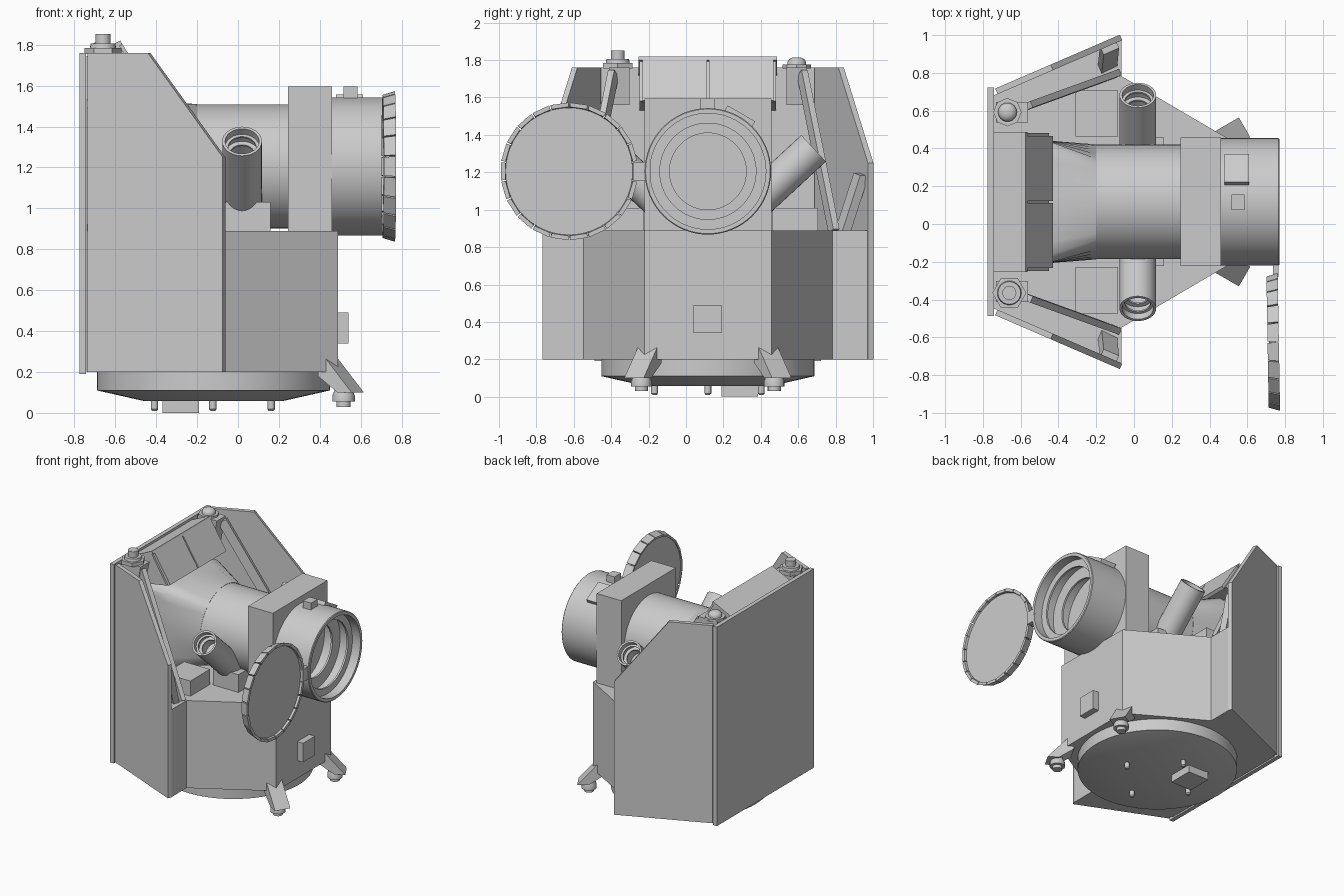
import bpy, bmesh, math
from mathutils import Vector, Matrix

if "Cube" in bpy.data.objects:
    bpy.data.objects.remove(bpy.data.objects["Cube"])

C = 0.117   # y of the mirror plane
TZ = 1.205  # height of the telescope axis


def finish(name, bm, smooth=False):
    bmesh.ops.recalc_face_normals(bm, faces=bm.faces)
    me = bpy.data.meshes.new(name)
    bm.to_mesh(me)
    bm.free()
    ob = bpy.data.objects.new(name, me)
    bpy.context.collection.objects.link(ob)
    if smooth:
        bpy.ops.object.select_all(action='DESELECT')
        ob.select_set(True)
        bpy.context.view_layer.objects.active = ob
        bpy.ops.object.shade_smooth_by_angle(angle=math.radians(35))
    return ob


def loft(name, rings, smooth=False, caps=True):
    bm = bmesh.new()
    vs = [[bm.verts.new(p) for p in r] for r in rings]
    n = len(vs[0])
    for a, b in zip(vs, vs[1:]):
        for i in range(n):
            bm.faces.new((a[i], a[(i + 1) % n], b[(i + 1) % n], b[i]))
    if caps:
        bm.faces.new(vs[0])
        bm.faces.new(vs[-1])
    return finish(name, bm, smooth)


def prism(name, pts, origin, u, v, depth):
    """Extrude a 2D outline given in the directions u, v by the vector depth."""
    o, u, v, d = map(Vector, (origin, u, v, depth))
    ring = [o + u * a + v * b for a, b in pts]
    return loft(name, [ring, [p + d for p in ring]])


def box(name, x0, x1, y0, y1, z0, z1):
    return prism(name, [(x0, y0), (x1, y0), (x1, y1), (x0, y1)],
                 (0, 0, z0), (1, 0, 0), (0, 1, 0), (0, 0, z1 - z0))


def lathe(name, prof, origin, axis, seg=48):
    """Turn (distance, radius) points around an axis."""
    q = Vector(axis).to_track_quat('Z', 'Y')
    o = Vector(origin)
    rings = [[o + q @ Vector((r * math.cos(2 * math.pi * i / seg), r * math.sin(2 * math.pi * i / seg), d))
              for i in range(seg)] for d, r in prof]
    return loft(name, rings, True)


def bar(name, a, b, w, h, side):
    a, b = Vector(a), Vector(b)
    s = Vector(side).normalized()
    t = (b - a).cross(s).normalized()
    return prism(name, [(-w, -h), (w, -h), (w, h), (-w, h)], a, s, t, b - a)


# bus body with wings reaching back to the panels
half = [(0.49, 0.34), (-0.065, 0.665), (-0.065, 0.855), (-0.74, 0.565)]
outline = half + [(x, -y) for x, y in reversed(half)]
prism("bus_body", outline, (0, C, 0.2), (1, 0, 0), (0, 1, 0), (0, 0, 0.69))
box("front_service_box", 0.48, 0.54, 0.04, 0.19, 0.34, 0.49)

# underside ring, pins and connector
lathe("launch_ring", [(0.2, 0.57), (0.11, 0.57), (0.057, 0.335)], (-0.12, C, 0), (0, 0, 1), 64)
for i in range(4):
    a = i * math.pi / 2
    lathe("ring_pin", [(0.01, 0.012), (0.018, 0.018), (0.07, 0.018)],
          (-0.123 + 0.285 * math.cos(a), C + 0.285 * math.sin(a), 0), (0, 0, 1), 12)
box("ring_connector", -0.37, -0.19, 0.19, 0.385, 0, 0.07)

# back solar panel
box("back_panel", -0.775, -0.742, C - 0.605, C + 0.605, 0.19, 1.76)

for s in (1, -1):
    Y = lambda v: C + s * v
    # side solar panel
    u = Vector((0.66, s * 0.285, 0)).normalized()
    n = Vector((u.y, -u.x, 0)) * s
    prism("side_panel", [(0, 0.2), (0.719, 0.2), (0.719, 1.25), (0.32, 1.76), (0, 1.76)],
          (-0.735, Y(0.6), 0), u, (0, 0, 1), n * 0.032)
    # slanted support beam and short strut
    bar("panel_beam", (-0.57, Y(0.505), 1.73), (-0.1, Y(0.675), 0.88), 0.018, 0.035, n)
    bar("panel_strut", (-0.14, Y(0.72), 0.88), (-0.13, Y(0.82), 1.19), 0.025, 0.045, n)
    # rear corner bracket
    prism("corner_bracket", [(-0.73, 1.76), (-0.56, 1.76), (-0.6, 1.56), (-0.73, 1.56)],
          (0, Y(0.42), 0), (1, 0, 0), (0, 0, 1), (0, s * 0.11, 0))
    # deck equipment boxes
    y0, y1 = sorted((Y(0.345), Y(0.59)))
    box("deck_box", -0.31, -0.085, y0, y1, 0.88, 1.01)
    y0, y1 = sorted((Y(0.2), Y(0.34)))
    box("tracker_mount", -0.06, 0.16, y0, y1, 0.88, 1.03)
    # star tracker tube, hollow with inner baffles
    ax = Vector((0, s * 0.735, 0.68)).normalized()
    lathe("star_tracker", [(-0.46, 0.097), (0, 0.097), (0, 0.083), (-0.04, 0.083), (-0.04, 0.068),
                           (-0.05, 0.068), (-0.05, 0.083), (-0.09, 0.083), (-0.09, 0.06),
                           (-0.1, 0.06), (-0.1, 0.083), (-0.2, 0.083)],
          (0.02, Y(0.565), 1.328), ax, 32)
    # foot at the front corner
    r = Vector((math.cos(math.radians(30)), s * 0.5, 0))
    t = Vector((-r.y, r.x, 0))
    o = Vector((0.49, Y(0.34), 0))
    prism("foot", [(-0.08, 0.27), (-0.04, 0.27), (0.11, 0.1), (0.03, 0.1), (-0.08, 0.18)],
          o - t * 0.06, r, (0, 0, 1), t * 0.12)
    k = o + r * 0.03
    lathe("foot_pad", [(0.03, 0.035), (0.055, 0.035), (0.055, 0.055), (0.085, 0.055), (0.12, 0.04)],
          k, (0, 0, 1), 16)

# antennas on the rear corners
lathe("antenna_base", [(1.755, 0.09), (1.785, 0.09)], (-0.66, -0.365, 0), (0, 0, 1), 6)
lathe("antenna_stub", [(1.78, 0.065), (1.805, 0.06), (1.805, 0.037), (1.852, 0.037)],
      (-0.66, -0.365, 0), (0, 0, 1), 24)
lathe("dome_base", [(1.755, 0.075), (1.775, 0.075)], (-0.67, 0.592, 0), (0, 0, 1), 8)
lathe("dome_antenna", [(1.77, 0.05), (1.79, 0.05), (1.805, 0.04), (1.815, 0.02)],
      (-0.67, 0.592, 0), (0, 0, 1), 24)

# radiator hood with two slanted plates
prism("radiator_hood", [(-0.745, 1.73), (-0.58, 1.795), (-0.45, 1.58), (-0.745, 1.53)],
      (0, C - 0.365, 0), (1, 0, 0), (0, 0, 1), (0, 0.73, 0))
prism("radiator_lid", [(-0.745, 1.74), (-0.575, 1.82), (-0.565, 1.8), (-0.745, 1.715)],
      (0, C - 0.37, 0), (1, 0, 0), (0, 0, 1), (0, 0.74, 0))
for s in (1, -1):
    prism("radiator_plate", [(-0.57, 1.81), (-0.428, 1.585), (-0.45, 1.57), (-0.59, 1.8)],
          (0, C + s * 0.005, 0), (1, 0, 0), (0, 0, 1), (0, s * 0.345, 0))

# telescope rear: square housing blending into a round tube
N = 48
def section(x, half_w, square):
    out = []
    for i in range(N):
        a = 2 * math.pi * (i + 0.5) / N
        c, d = math.cos(a), math.sin(a)
        k = half_w / max(abs(c), abs(d)) if square else half_w
        out.append(Vector((x, C + k * c, TZ + k * d)))
    return out
loft("telescope_rear", [section(-0.74, 0.325, True), section(-0.46, 0.325, True),
                        section(-0.2, 0.305, False)], True)
lathe("telescope_tube", [(-0.21, 0.303), (0.26, 0.303)], (0, C, TZ), (1, 0, 0), 64)
box("telescope_collar", 0.245, 0.46, C - 0.34, C + 0.34, 0.88, 1.595)

# front baffle, hollow with stepped inner rings
lathe("telescope_baffle", [(0.45, 0.338), (0.765, 0.338), (0.77, 0.333), (0.77, 0.31), (0.70, 0.31),
                           (0.70, 0.257), (0.685, 0.257), (0.685, 0.30), (0.6, 0.30), (0.6, 0.205),
                           (0.585, 0.205), (0.585, 0.29), (0.47, 0.29)],
      (0, C, TZ), (1, 0, 0), 64)

# fittings on top of the baffle
box("release_box", 0.515, 0.585, 0.075, 0.155, 1.5, 1.595)
ta = math.radians(30)
tn = Vector((0, math.sin(ta), math.cos(ta)))
tt = Vector((0, math.cos(ta), -math.sin(ta)))
prism("release_plate", [(0.48, -0.085), (0.61, -0.085), (0.61, 0.085), (0.48, 0.085)],
      Vector((0, C, TZ)) + tn * 0.3, (1, 0, 0), tt, tn * 0.058)

# open cover disc with segmented rim and hinge, tilted a little
cover_c = Vector((0.735, -0.625, TZ))
tilt = Matrix.Rotation(math.radians(1.0), 3, 'Z')
ax = tilt @ Vector((1, 0, 0))
lathe("cover_disc", [(-0.02, 0.335), (0.005, 0.34), (0.015, 0.34)], cover_c, ax, 48)
SEG = 22
for i in range(SEG):
    a = 2 * math.pi * i / SEG
    w = math.pi / SEG * 0.93
    def corner(d, r, b):
        return cover_c + tilt @ Vector((d, r * math.cos(b), r * math.sin(b)))
    loft("cover_rim_segment", [[corner(d, r, b) for d, r in
                                ((-0.028, 0.335), (-0.028, 0.35), (0.032, 0.368), (0.032, 0.345))]
                               for b in (a - w, a + w)])
box("cover_hinge", 0.735, 0.765, -0.28, -0.19, TZ - 0.05, TZ + 0.05)
